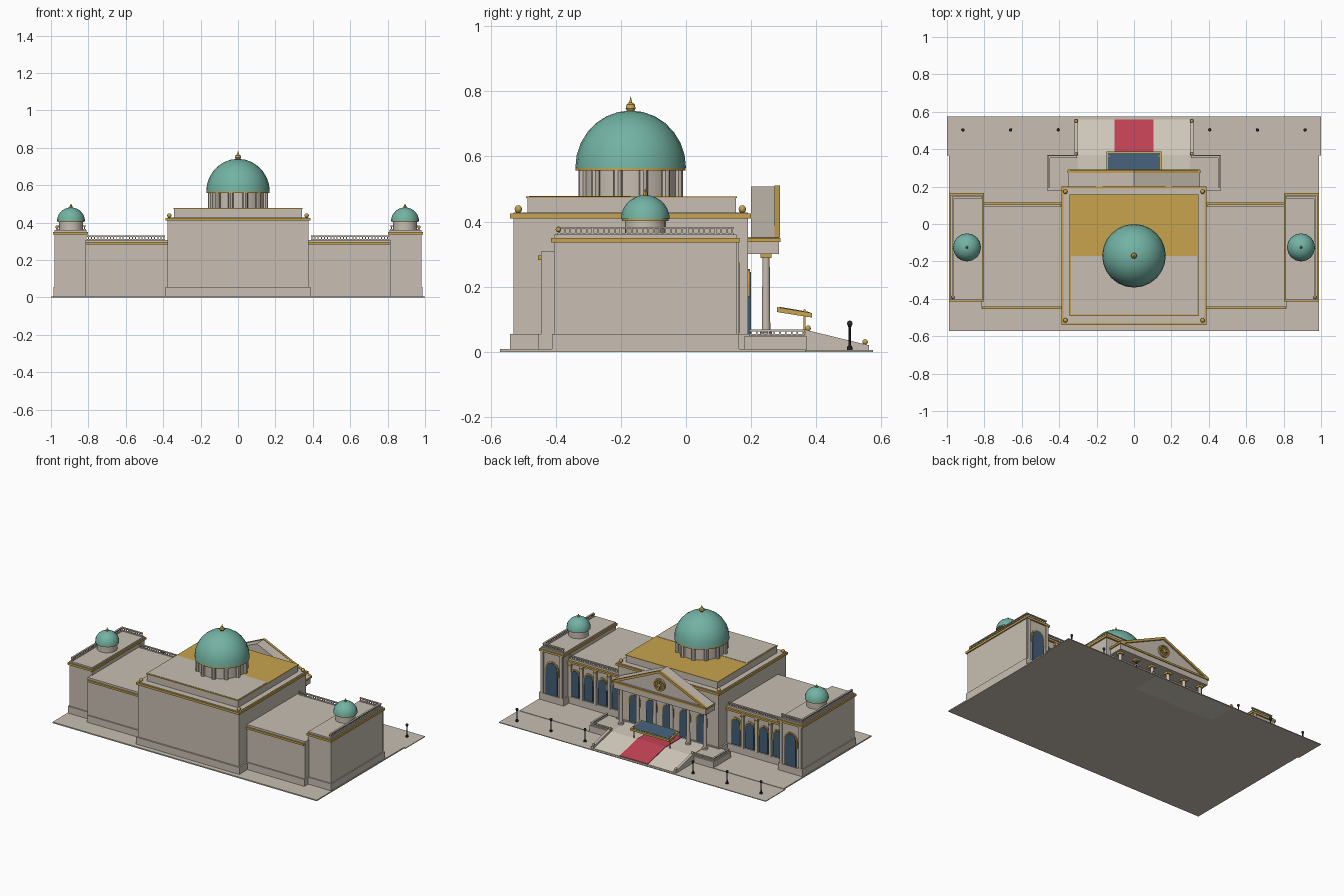
import bpy, bmesh, math
from mathutils import Matrix, Vector

if "Cube" in bpy.data.objects:
    bpy.data.objects.remove(bpy.data.objects["Cube"])


def colour(name, r, g, b):
    m = bpy.data.materials.new(name)
    m.diffuse_color = (r, g, b, 1)
    m.use_nodes = True
    m.node_tree.nodes["Principled BSDF"].inputs["Base Color"].default_value = m.diffuse_color
    return m


STONE = colour("warm stone", 0.58, 0.52, 0.445)
PALE = colour("pale stone", 0.66, 0.61, 0.52)
GOLD = colour("gold", 0.58, 0.37, 0.075)
TEAL = colour("copper green", 0.17, 0.45, 0.37)
GLASS = colour("blue glass", 0.055, 0.11, 0.18)
RED = colour("red carpet", 0.54, 0.055, 0.09)
IRON = colour("black iron", 0.02, 0.022, 0.024)


def finish(name, bm, mat, smooth=False):
    bmesh.ops.recalc_face_normals(bm, faces=bm.faces)
    me = bpy.data.meshes.new(name)
    bm.to_mesh(me)
    bm.free()
    me.materials.append(mat)
    ob = bpy.data.objects.new(name, me)
    bpy.context.collection.objects.link(ob)
    if smooth:
        bpy.context.view_layer.objects.active = ob
        bpy.ops.object.select_all(action='DESELECT')
        ob.select_set(True)
        bpy.ops.object.shade_smooth_by_angle(angle=math.radians(35))
    return ob


def add_box(bm, x0, x1, y0, y1, z0, z1):
    m = Matrix.Translation(((x0 + x1) / 2, (y0 + y1) / 2, (z0 + z1) / 2))
    bmesh.ops.create_cube(bm, size=1, matrix=m @ Matrix.Diagonal((x1 - x0, y1 - y0, z1 - z0, 1)))


def boxes(name, mat, *dims, mirror=False):
    bm = bmesh.new()
    for d in dims:
        add_box(bm, *d)
        if mirror:
            add_box(bm, -d[1], -d[0], *d[2:])
    return finish(name, bm, mat)


def lathe(name, mat, profile, places, segs=12):
    """Spin an (r, z) profile about z at each place."""
    bm = bmesh.new()
    for p in places:
        verts = [bm.verts.new((p[0] + r, p[1], p[2] + z)) for r, z in profile]
        edges = [bm.edges.new(e) for e in zip(verts, verts[1:])]
        bmesh.ops.spin(bm, geom=verts + edges, cent=p, axis=(0, 0, 1),
                       angle=math.tau, steps=segs, use_duplicate=False)
    bmesh.ops.remove_doubles(bm, verts=bm.verts, dist=1e-5)
    return finish(name, bm, mat, True)


def prism(name, mat, outlines, depth):
    """Extrude closed 3D outlines along a vector."""
    bm = bmesh.new()
    for pts in outlines:
        a = [bm.verts.new(p) for p in pts]
        b = [bm.verts.new(Vector(p) + Vector(depth)) for p in pts]
        bm.faces.new(a)
        bm.faces.new(b[::-1])
        for i in range(len(a)):
            j = (i + 1) % len(a)
            bm.faces.new((a[i], a[j], b[j], b[i]))
    return finish(name, bm, mat)


def balls(name, mat, r, places):
    prof = [(r * math.cos(a), r * math.sin(a)) for a in [math.pi * (i / 6 - .5) for i in range(7)]]
    return lathe(name, mat, prof, places, 10)


def arch(x, y, w, z0, z1):
    r = w / 2
    return [(x - r, y, z0), (x + r, y, z0)] + [
        (x + r * math.cos(math.pi * i / 8), y, z1 - r + r * math.sin(math.pi * i / 8)) for i in range(9)]


def arched_windows(name, xs, y, w, z0, z1):
    prism(name + "_gold_arches", GOLD, [arch(x, y, w + .018, (z0 + z1) / 2 + .02, z1 + .009) for x in xs], (0, .006, 0))
    prism(name + "_glass", GLASS, [arch(x, y, w, z0, z1) for x in xs], (0, .009, 0))


def balustrade(name, a, b, z0, z1, pitch=.017):
    """Rails and balusters between two plan points along one axis."""
    bm = bmesh.new()
    t, h = .006, .0025
    x0, x1, y0, y1 = min(a[0], b[0]), max(a[0], b[0]), min(a[1], b[1]), max(a[1], b[1])
    add_box(bm, x0 - t, x1 + t, y0 - t, y1 + t, z0, z0 + .005)
    add_box(bm, x0 - t, x1 + t, y0 - t, y1 + t, z1 - .006, z1)
    n = max(1, round((x1 - x0 + y1 - y0) / pitch))
    for i in range(n + 1):
        x, y = x0 + (x1 - x0) * i / n, y0 + (y1 - y0) * i / n
        add_box(bm, x - h, x + h, y - h, y + h, z0 + .005, z1 - .006)
    return finish(name, bm, STONE)


def dome(name, places, r, h, segs):
    prof = [(r * math.cos(math.pi * i / 14), h * math.sin(math.pi * i / 14)) for i in range(8)]
    lathe(name, TEAL, [(0, 0)] + prof[:-1] + [(0, h)], places, segs)


# Ground and front pavement
boxes("ground_slab", STONE, (-.99, .99, -.572, .37, 0, .008))
boxes("pavement", STONE, (-1, 1, .365, .575, 0, .005))

# Building masses with plinths
boxes("central_block", STONE, (-.378, .378, -.53, .19, 0, .428), (-.388, .388, -.54, .197, 0, .055))
boxes("attic", STONE, (-.342, .342, -.487, .153, .42, .472))
boxes("side_wings", STONE, (.37, .815, -.445, .1, 0, .308), (.37, .815, -.453, .108, 0, .055), mirror=True)
boxes("end_pavilions", STONE, (.81, .98, -.405, .155, 0, .36), (.803, .987, -.412, .163, 0, .055), mirror=True)

# Gold cornices
boxes("central_cornice", GOLD, (-.387, .387, -.54, .2, .41, .425))
boxes("attic_trim", GOLD, (-.346, .346, -.491, .157, .472, .477))
boxes("attic_roof_stone", STONE, (-.338, .338, -.483, -.17, .474, .479))
boxes("wing_cornices", GOLD, (.37, .81, -.455, .115, .282, .295), mirror=True)
boxes("pavilion_cornices", GOLD, (.803, .988, -.414, .165, .336, .35), mirror=True)

# Roof balustrades and corner balls
for s, side in ((1, "right"), (-1, "left")):
    balustrade(side + "_wing_balustrade", (s * .395, .098), (s * .8, .098), .306, .33)
    balustrade(side + "_pavilion_side_balustrade", (s * .968, -.39), (s * .968, .142), .36, .384)
    balustrade(side + "_pavilion_front_balustrade", (s * .82, .142), (s * .968, .142), .36, .384)
    balustrade(side + "_terrace_side_balustrade", (s * .455, .2), (s * .455, .36), .05, .068)
    balustrade(side + "_terrace_front_balustrade", (s * .455, .36), (s * .31, .36), .05, .068)
balls("pavilion_corner_balls", GOLD, .009, [(s * .968, -.392, .376) for s in (1, -1)])
balls("central_corner_balls", GOLD, .012, [(s * .367, y, .438) for s in (1, -1) for y in (-.515, .173)])

# Main drum, dome and finial
C = (0, -.17, 0)
lathe("main_drum", STONE, [(0, .47), (.147, .47), (.147, .56), (0, .56)], [C], 24)
ring = [(.152 * math.cos(math.tau * (i + .5) / 12), -.17 + .152 * math.sin(math.tau * (i + .5) / 12), 0) for i in range(12)]
lathe("drum_columns", STONE, [(0, .475), (.014, .475), (.014, .558), (0, .558)], ring, 8)
lathe("main_dome_ring", GOLD, [(0, .557), (.169, .557), (.169, .566), (0, .566)], [C], 24)
dome("main_dome", [(0, -.17, .565)], .17, .176, 24)
lathe("main_finial", GOLD, [(0, .735), (.01, .737), (.016, .748), (.013, .76), (.005, .766), (0, .785)], [C], 10)

# Pavilion domes
P = [(s * .893, -.125, 0) for s in (1, -1)]
lathe("small_drums", STONE, [(0, .35), (.063, .35), (.063, .404), (0, .404)], P, 16)
lathe("small_dome_rings", GOLD, [(0, .402), (.072, .402), (.072, .409), (0, .409)], P, 16)
dome("small_domes", [(x, y, .408) for x, y, z in P], .075, .073, 16)
lathe("small_finials", GOLD, [(0, .476), (.007, .48), (.007, .487), (0, .502)], P, 8)

# Windows on the entrance side
wing_x = [.448 + .104 * i for i in range(4)]
for s, side in ((1, "right"), (-1, "left")):
    arched_windows(side + "_wing_windows", [s * x for x in wing_x], .1, .064, .06, .235)
    arched_windows(side + "_pavilion_window", [s * .895], .155, .085, .058, .275)
arched_windows("entrance_windows", [-.252, -.126, 0, .126, .252], .19, .07, .055, .245)
pil = [(x - .01, x + .01, .1, .113, .05, .282) for x in [.5 + .104 * i for i in range(3)] + [.794]]
boxes("wing_pilasters", STONE, *pil, mirror=True)
boxes("pilaster_capitals", GOLD, *[(a - .003, b + .003, .1, .116, .262, .27) for a, b, *_ in pil], mirror=True)
boxes("pavilion_pilasters", STONE, (.815, .833, .155, .163, .05, .336), (.957, .975, .155, .163, .05, .336), mirror=True)

# Entrance terrace, ramp, cheeks and carpet
boxes("terrace", STONE, (-.465, .465, .18, .37, 0, .048))
boxes("terrace_floor", PALE, (-.3, .3, .2, .37, .045, .051))
prism("entrance_ramp", PALE, [[(-.3, .37, 0), (-.3, .56, 0), (-.3, .56, .008), (-.3, .37, .051)]], (.6, 0, 0))
prism("ramp_cheeks", STONE, [[(x, .365, 0), (x, .562, 0), (x, .562, .02), (x, .365, .068)] for x in (-.318, .3)], (.018, 0, 0))
prism("carpet", RED, [[(-.105, .2, .051), (-.105, .37, .051), (-.105, .56, .008), (-.105, .56, .012),
                       (-.105, .37, .055), (-.105, .2, .055)]], (.21, 0, 0))
balls("cheek_balls", GOLD, .009, [(s * .309, y, z) for s in (1, -1) for y, z in ((.375, .072), (.55, .03))])

# Portico columns and entablature
cols = [(s * x, .246, 0) for s in (1, -1) for x in (.063, .189, .315)]
lathe("portico_columns", STONE, [(0, .05), (.018, .05), (.018, .06), (.013, .066), (.011, .288), (0, .288)], cols, 12)
boxes("column_capitals", GOLD, *[(x - .017, x + .017, y - .017, y + .017, .288, .302) for x, y, z in cols])
boxes("entablature", STONE, (-.345, .345, .18, .285, .301, .352))
boxes("entablature_band", GOLD, (-.352, .352, .18, .291, .337, .349))

# Pediment with gold raking cornice
prism("pediment", STONE, [[(-.352, .2, .351), (.352, .2, .351), (0, .2, .508)]], (0, .077, 0))
prism("raking_cornice", GOLD, [[(s * .356, .272, .351), (s * .318, .272, .351), (0, .272, .494), (0, .272, .511)]
                               for s in (1, -1)], (0, .016, 0))

# Round emblem: rim, hub and spokes
bm = bmesh.new()
for i in range(24):
    a = math.tau * i / 24
    m = Matrix.Translation((.036 * math.cos(a), .281, .413 + .036 * math.sin(a))) @ Matrix.Rotation(-a, 4, 'Y')
    bmesh.ops.create_cube(bm, size=1, matrix=m @ Matrix.Diagonal((.009, .014, .0105, 1)))
for i in range(4):
    m = Matrix.Translation((0, .281, .413)) @ Matrix.Rotation(math.pi * i / 4, 4, 'Y')
    bmesh.ops.create_cube(bm, size=1, matrix=m @ Matrix.Diagonal((.07, .01, .005, 1)))
bmesh.ops.create_cone(bm, cap_ends=True, segments=12, radius1=.012, radius2=.012, depth=.016,
                      matrix=Matrix.Translation((0, .281, .413)) @ Matrix.Rotation(math.pi / 2, 4, 'X'))
finish("emblem", bm, GOLD)

# Sloping entrance canopy on posts
prism("canopy_frame", GOLD, [[(-.147, .28, .122), (-.147, .387, .105), (-.147, .387, .119), (-.147, .28, .137)]], (.294, 0, 0))
prism("canopy_panel", GLASS, [[(-.138, .287, .133), (-.138, .38, .117), (-.138, .38, .122), (-.138, .287, .138)]], (.276, 0, 0))
boxes("canopy_posts", GOLD, (.132, .138, .361, .367, .045, .13), mirror=True)

# Street lamps
lamps = [(s * x, .503, 0) for s in (1, -1) for x in (.405, .66, .915)]
lathe("lamp_posts", IRON, [(0, .004), (.009, .004), (.009, .012), (.0045, .02), (.0035, .075), (.006, .079), (0, .079)], lamps, 8)
balls("lamp_globes", IRON, .009, [(x, y, .087) for x, y, z in lamps])
